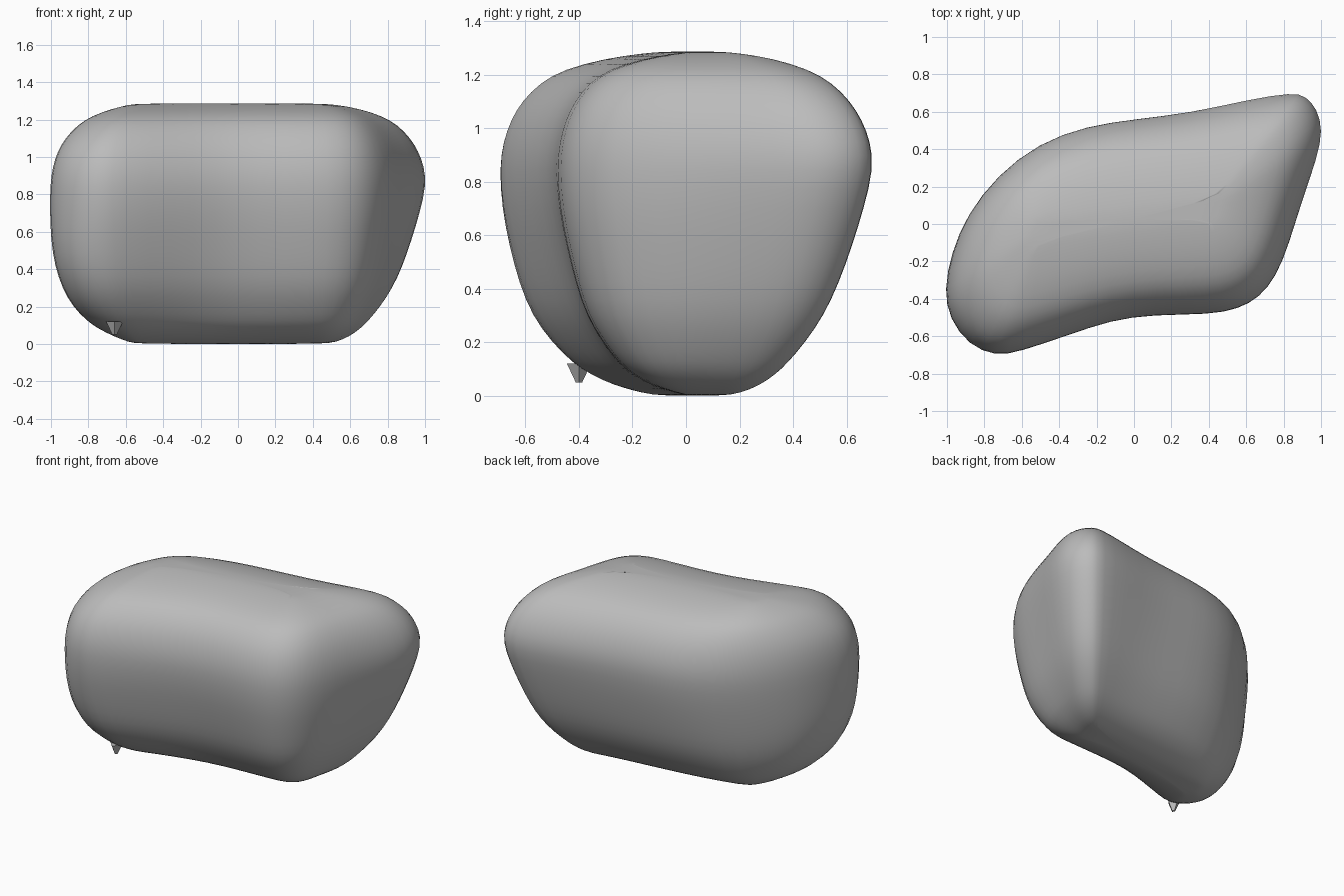
import bpy
import bmesh
from mathutils import Vector

cube = bpy.data.objects.get("Cube")
if cube:
    bpy.data.objects.remove(cube, do_unlink=True)

grey = bpy.data.materials.new("stone_grey")
grey.use_nodes = True
colour = (0.5, 0.5, 0.5, 1)
grey.diffuse_color = colour
grey.node_tree.nodes["Principled BSDF"].inputs["Base Color"].default_value = colour

# Widest outline of the body, seen from above
OUTLINE = [(-1, -.35), (-.97, -.5), (-.87, -.64), (-.73, -.7), (-.6, -.675),
           (-.35, -.59), (-.12, -.51), (.1, -.48), (.4, -.48), (.55, -.45),
           (.66, -.39), (.75, -.28), (.82, -.1), (.88, .1), (.97, .35),
           (1, .5), (.97, .61), (.91, .68), (.84, .7), (.6, .66), (.3, .59),
           (0, .555), (-.25, .52), (-.5, .43), (-.72, .26), (-.88, .05),
           (-.96, -.15)]

# Height of each ring, and its fullness at the back, the front and the blunt end
RINGS = [(0, .1, .1, .08), (.01, .2, .2, .16), (.04, .32, .37, .32),
         (.08, .41, .49, .48), (.12, .48, .58, .6), (.2, .59, .69, .76),
         (.3, .7, .8, .87), (.42, .79, .87, .95), (.56, .87, .93, .99),
         (.7, .94, .98, 1), (.85, 1, 1, 1), (.95, .98, .98, .97),
         (1.03, .93, .94, .92), (1.1, .86, .88, .84), (1.17, .75, .78, .71),
         (1.22, .61, .65, .56), (1.26, .4, .42, .33), (1.28, .2, .2, .16),
         (1.287, .07, .07, .06)]
WIDEST = .85


def clamp(v, low=0, high=1):
    return max(low, min(high, v))


def ring_point(point, z, back, front, blunt):
    """Pull an outline point towards the spine by the fullness of its side."""
    p = Vector(point) * 1.017
    sx = clamp(p.x, -.5, .4)
    spine = Vector((sx, .03 + .12 * sx))
    frontness = clamp((.4 - (p.y - spine.y)) / .7)
    tip = .5 + .5 * clamp((p.x - .1) / .5)
    end = clamp((-p.x - .7) / .25)
    fullness = front + (back - front) * (1 - frontness) * tip
    fullness += (blunt - fullness) * end
    # Hollow in the lower middle of the front
    hollow = frontness * clamp(1 - abs(p.x + .15) / .45)
    fullness *= 1 - .1 * hollow * clamp(1 - z / WIDEST)
    q = spine.lerp(p, fullness)
    return (q.x, q.y, z)


def finish(name, bm, smooth):
    bmesh.ops.recalc_face_normals(bm, faces=bm.faces)
    for face in bm.faces:
        face.smooth = smooth
    mesh = bpy.data.meshes.new(name)
    bm.to_mesh(mesh)
    bm.free()
    mesh.materials.append(grey)
    obj = bpy.data.objects.new(name, mesh)
    bpy.context.collection.objects.link(obj)
    return obj


# Body: lofted rings with closed ends
bm = bmesh.new()
loops = [[bm.verts.new(ring_point(p, *ring)) for p in OUTLINE] for ring in RINGS]
n = len(OUTLINE)
for low, high in zip(loops, loops[1:]):
    for i in range(n):
        j = (i + 1) % n
        bm.faces.new((low[i], low[j], high[j], high[i]))
bm.faces.new(loops[0][::-1])
bm.faces.new(loops[-1])
body = finish("boulder_body", bm, True)
subdivision = body.modifiers.new("rounding", "SUBSURF")
subdivision.levels = subdivision.render_levels = 1

# Small chip under the front right corner
bm = bmesh.new()
bmesh.ops.create_cone(bm, cap_ends=True, segments=4, radius1=.012, radius2=.045, depth=.07)
bmesh.ops.translate(bm, verts=bm.verts, vec=(-.66, -.4, .085))
finish("corner_chip", bm, False)
